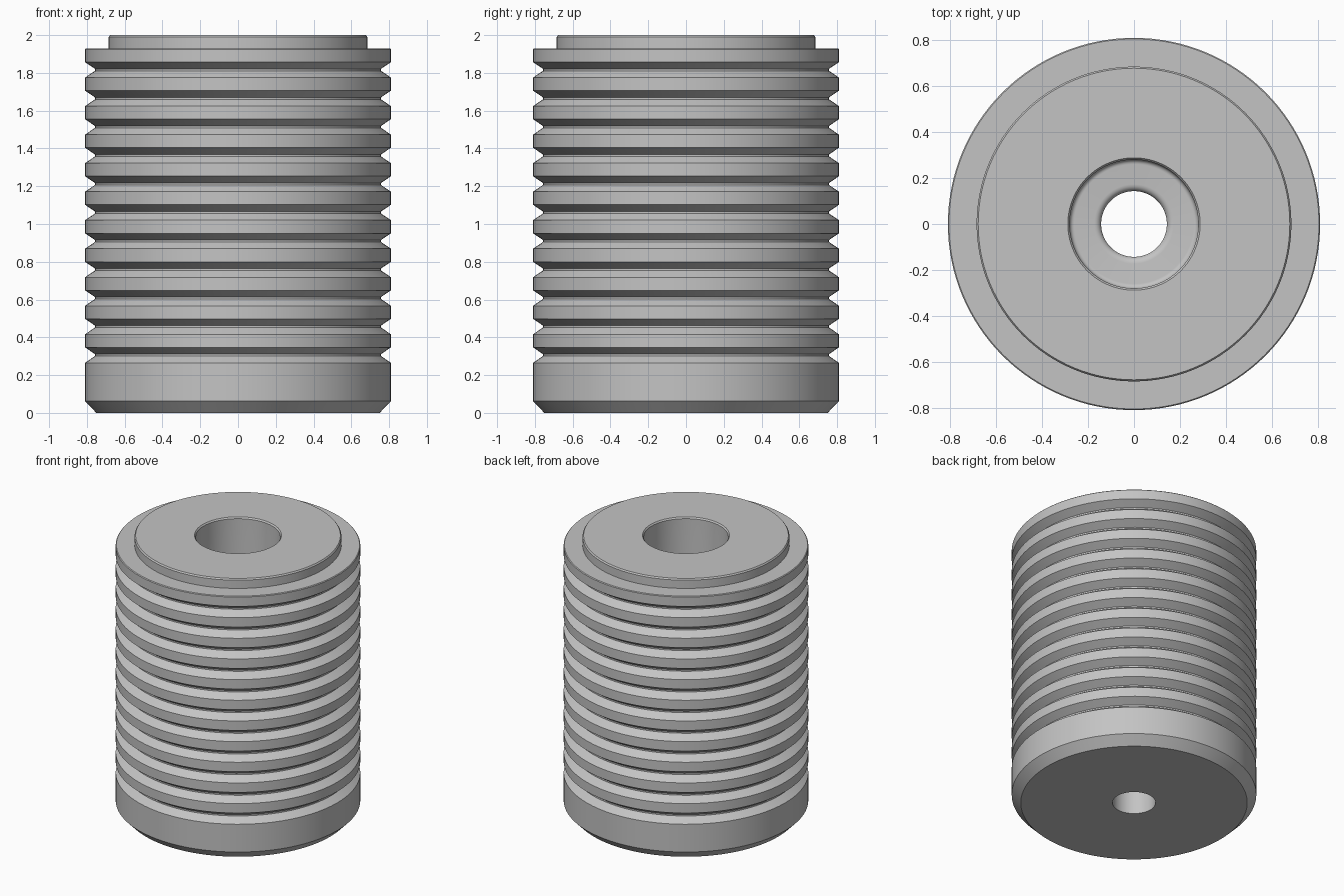
import bpy, bmesh, math
from math import sin, cos, pi

if "Cube" in bpy.data.objects:
    bpy.data.objects.remove(bpy.data.objects["Cube"], do_unlink=True)

R, BORE, HOLE = 0.81, 0.28, 0.143
GROOVES, PITCH, FIRST = 11, 0.151, 0.265
STEPS = 128


def fillet(cx, cz, r, start, end, n=5):
    """Arc of profile points, angles in degrees."""
    out = []
    for i in range(n + 1):
        a = math.radians(start + (end - start) * i / n)
        out.append((cx + r * cos(a), cz + r * sin(a)))
    return out


# Outer wall: bottom chamfer, then ring grooves
profile = [(HOLE, 0), (0.75, 0), (R, 0.062)]
for i in range(GROOVES):
    z = FIRST + i * PITCH
    profile += [(R, z), (0.757, z + 0.036), (0.757, z + 0.046), (R, z + 0.082)]

# Top shoulder and raised boss
profile += [(R, 1.925), (R - 0.005, 1.93), (0.685, 1.93), (0.685, 1.99), (0.678, 2.0)]

# Stepped bore with rounded floor edges
profile += [(BORE + 0.008, 2.0), (BORE, 1.99)]
profile += fillet(BORE - 0.02, 0.32, 0.02, 0, -90)
profile += fillet(HOLE + 0.03, 0.27, 0.03, 90, 180)

# Revolve the closed profile
bm = bmesh.new()
rings = []
for k in range(STEPS):
    a = 2 * pi * k / STEPS
    rings.append([bm.verts.new((r * cos(a), r * sin(a), z)) for r, z in profile])
for k in range(STEPS):
    here, there = rings[k], rings[(k + 1) % STEPS]
    for j in range(len(profile)):
        n = (j + 1) % len(profile)
        bm.faces.new((here[j], there[j], there[n], here[n]))
bmesh.ops.recalc_face_normals(bm, faces=bm.faces)
mesh = bpy.data.meshes.new("grooved_cylinder")
bm.to_mesh(mesh)
bm.free()

body = bpy.data.objects.new("grooved_cylinder", mesh)
bpy.context.collection.objects.link(body)

# Plain grey metal
grey = bpy.data.materials.new("plain_grey")
grey.use_nodes = True
colour = (0.55, 0.55, 0.55, 1)
grey.diffuse_color = colour
grey.node_tree.nodes["Principled BSDF"].inputs["Base Color"].default_value = colour
mesh.materials.append(grey)

bpy.ops.object.select_all(action="DESELECT")
body.select_set(True)
bpy.context.view_layer.objects.active = body
bpy.ops.object.shade_smooth_by_angle(angle=math.radians(25))
